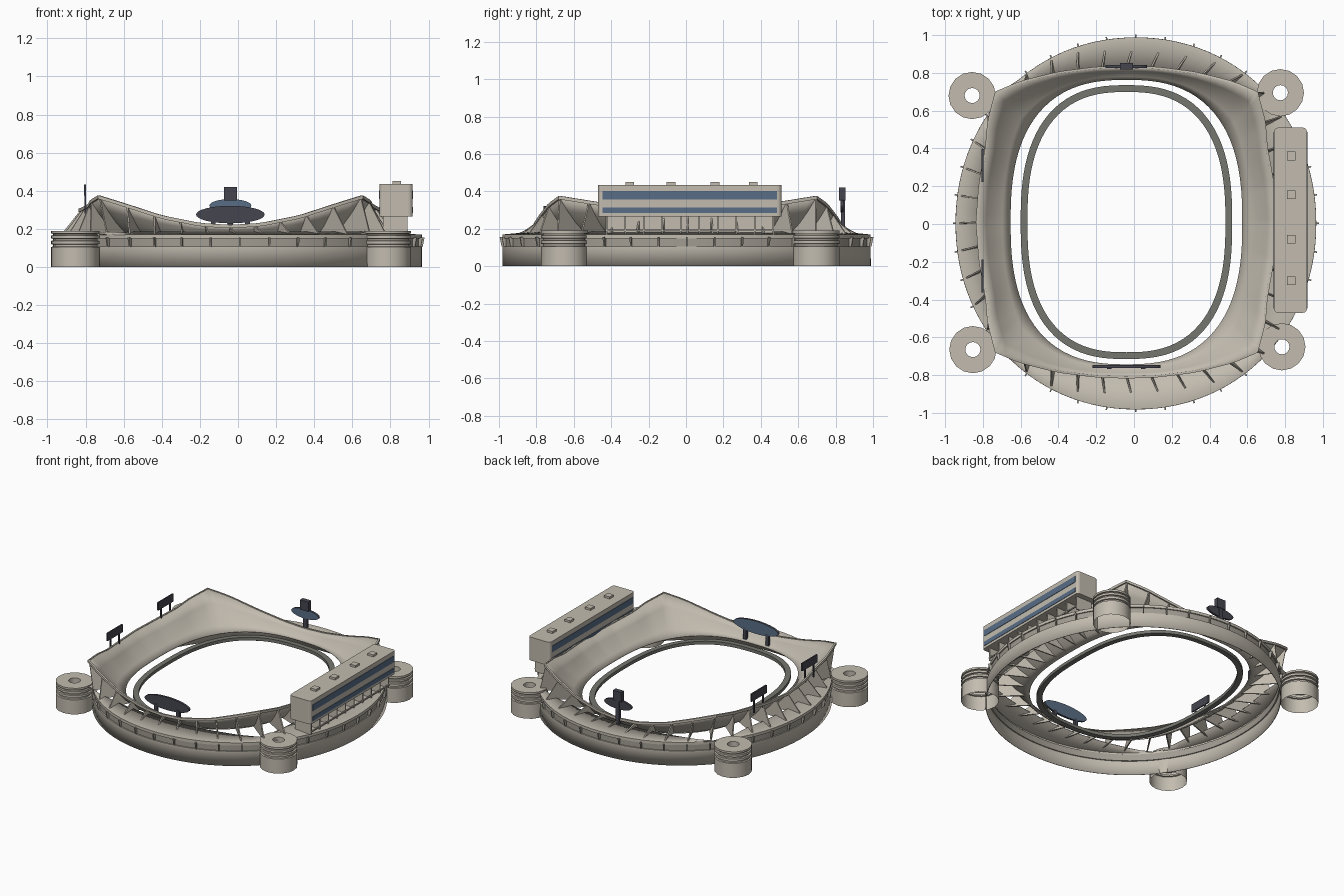
import bpy, bmesh, math
from mathutils import Vector, Matrix

cube = bpy.data.objects.get("Cube")
if cube:
    bpy.data.objects.remove(cube)


def material(name, rgb):
    m = bpy.data.materials.new(name)
    m.use_nodes = True
    m.diffuse_color = (*rgb, 1)
    m.node_tree.nodes["Principled BSDF"].inputs["Base Color"].default_value = (*rgb, 1)
    return m


STONE = material("light stone", (0.54, 0.50, 0.43))
BAND = material("shaded stone", (0.36, 0.335, 0.29))
GREY = material("field wall grey", (0.18, 0.18, 0.16))
DARK = material("dark metal", (0.06, 0.06, 0.08))
BLUE = material("blue glass", (0.10, 0.155, 0.24))


def finish(name, bm, mats, smooth=False, thick=0):
    bmesh.ops.recalc_face_normals(bm, faces=bm.faces)
    mesh = bpy.data.meshes.new(name)
    bm.to_mesh(mesh)
    bm.free()
    ob = bpy.data.objects.new(name, mesh)
    bpy.context.collection.objects.link(ob)
    for m in mats:
        mesh.materials.append(m)
    if thick:
        mod = ob.modifiers.new("thickness", "SOLIDIFY")
        mod.thickness, mod.offset = thick, 0
    if smooth:
        bpy.ops.object.select_all(action="DESELECT")
        ob.select_set(True)
        bpy.context.view_layer.objects.active = ob
        bpy.ops.object.shade_smooth_by_angle(angle=math.radians(32))
    return ob


def loft(name, rings, mats, strip_mat=(), close=False, smooth=True, thick=0):
    """Skin a list of equally long closed rings."""
    bm = bmesh.new()
    rows = [[bm.verts.new(p) for p in r] for r in rings]
    n = len(rows[0])
    for k in range(len(rows) if close else len(rows) - 1):
        a, b = rows[k], rows[(k + 1) % len(rows)]
        for i in range(n):
            f = bm.faces.new((a[i], a[(i + 1) % n], b[(i + 1) % n], b[i]))
            f.material_index = strip_mat[k] if strip_mat else 0
    return finish(name, bm, mats, smooth, thick)


def box(name, x, y, z, mat, bevel=0):
    bm = bmesh.new()
    size = Vector((x[1] - x[0], y[1] - y[0], z[1] - z[0]))
    mid = Vector((sum(x), sum(y), sum(z))) / 2
    bmesh.ops.create_cube(bm, size=1, matrix=Matrix.Translation(mid) @ Matrix.Diagonal((*size, 1)))
    if bevel:
        upright = [e for e in bm.edges if abs(e.verts[0].co.z - e.verts[1].co.z) > 0.01]
        bmesh.ops.bevel(bm, geom=upright, offset=bevel, segments=3, affect="EDGES", profile=0.5)
    return finish(name, bm, [mat])


# Plan curves, each a function of the angle round the bowl
CX, CY = -0.04, 0.01


def oval(ang, a, b, n, cx=CX, cy=CY):
    c, s = math.cos(ang), math.sin(ang)
    r = (abs(c / a) ** n + abs(s / b) ** n) ** (-1 / n)
    return Vector((cx + r * c, cy + r * s, 0))


RIM = [Vector(p) for p in ((0.79, 0, 0.30), (0.775, 0.2, 0.305), (0.74, 0.4, 0.325),
       (0.73, 0.53, 0.345), (0.69, 0.685, 0.37), (0.56, 0.74, 0.33), (0.36, 0.79, 0.265),
       (0.16, 0.815, 0.225), (0, 0.82, 0.215))]


def rim(ang):
    c, s = math.cos(ang), math.sin(ang)
    q = math.atan2(abs(s), abs(c))
    for p0, p1 in zip(RIM, RIM[1:]):
        a0, a1 = math.atan2(p0.y, p0.x), math.atan2(p1.y, p1.x)
        if q <= a1 + 1e-6:
            break
    p = p0.lerp(p1, (q - a0) / (a1 - a0))
    return Vector((CX + math.copysign(p.x, c), CY + math.copysign(p.y, s), p.z))


def inner(ang, z=0.15):
    return oval(ang, 0.615, 0.755, 2.55) + Vector((0, 0, z))


def outer(ang, z, grow=0):
    return oval(ang, 0.953 + grow, 0.983 + grow, 2.06, 0.01, 0.003) + Vector((0, 0, z))


corner = math.atan2(0.685, 0.69)
marks = [0, corner, math.pi - corner, math.pi + corner, 2 * math.pi - corner, 2 * math.pi]
ANG = [a + (b - a) * i / 28 for a, b in zip(marks, marks[1:]) for i in range(28)]


def flat(p, z):
    return Vector((p.x, p.y, z))


def bowl_point(a, t):
    p = inner(a).lerp(rim(a), t)
    p.z -= 0.12 * (rim(a).z - 0.15) * 4 * t * (1 - t)
    return p


# Seating bowl, rim lip, field wall
loft("seating_bowl", [[bowl_point(a, t / 4) for a in ANG] for t in range(5)], [STONE], thick=0.008)


def lip_point(a, out, dz):
    p = rim(a)
    d = (flat(p, 0) - Vector((CX, CY, 0))).normalized()
    return p + d * out + Vector((0, 0, dz))


loft("rim_lip", [[lip_point(a, o, z) for a in ANG] for o, z in
     ((-0.004, -0.012), (0.008, -0.012), (0.008, 0.006), (-0.004, 0.006))], [STONE], close=True)

loft("field_wall", [[oval(a, 0.56 - d, 0.725 - d, 2.55) + Vector((0, 0, z)) for a in ANG]
     for d, z in ((0, 0.125), (0, 0.148), (0.036, 0.148), (0.036, 0.125))], [GREY], close=True)

# Outer wall with shaded upper band, coping and concourse deck
loft("outer_wall", [[outer(a, 0) for a in ANG], [outer(a, 0.105) for a in ANG],
     [outer(a, 0.105, -0.008) for a in ANG], [outer(a, 0.15, -0.008) for a in ANG],
     [outer(a, 0.15) for a in ANG], [outer(a, 0.168) for a in ANG],
     [flat(rim(a), 0.183) for a in ANG]],
     [STONE, BAND], (0, 0, 1, 0, 0, 0), thick=0.004)

# Radial fins carrying the bowl, and brackets on the outer wall
fins, brackets = bmesh.new(), bmesh.new()


def plate(bm, pts, half):
    d = flat(pts[1] - pts[0], 0).normalized()
    side = Vector((-d.y, d.x, 0)) * half
    a = [bm.verts.new(p + side) for p in pts]
    b = [bm.verts.new(p - side) for p in pts]
    bm.faces.new(a)
    bm.faces.new(b[::-1])
    for i in range(len(pts)):
        j = (i + 1) % len(pts)
        bm.faces.new((a[j], a[i], b[i], b[j]))


for i in range(40):
    a = math.tau * i / 40
    top = rim(a)
    edge = outer(a, 0.172)
    out = flat(edge - top, 0)
    foot = flat(top, 0.174) + out.normalized() * min(0.095, out.length * 0.85)
    mid = bowl_point(a, 0.5)
    plate(fins, [bowl_point(a, 0.15) - Vector((0, 0, 0.004)), foot,
                 top - Vector((0, 0, 0.006)), mid - Vector((0, 0, 0.004))], 0.004)
    plate(brackets, [outer(a, 0.105, -0.01), outer(a, 0.105, 0.006),
                     outer(a, 0.155, 0.016), outer(a, 0.155, -0.01)], 0.004)
finish("bowl_fins", fins, [STONE])
finish("wall_brackets", brackets, [BAND])

# Corner ramp towers: hollow drums with stacked flanges and an open well
TOWER = [(0.125, 0), (0.125, 0.105), (0.115, 0.107), (0.115, 0.118), (0.125, 0.12), (0.125, 0.137),
         (0.115, 0.139), (0.115, 0.148), (0.125, 0.15), (0.125, 0.165), (0.115, 0.167),
         (0.115, 0.174), (0.125, 0.176), (0.125, 0.19), (0.04, 0.19), (0.04, 0.10)]
for name, x, y in (("front_right", -0.853, -0.665), ("front_left", 0.783, -0.65),
                   ("back_right", -0.857, 0.68), ("back_left", 0.775, 0.695)):
    loft(name + "_tower", [[(x + r * math.cos(math.tau * i / 16), y + r * math.sin(math.tau * i / 16), z)
         for i in range(16)] for r, z in TOWER], [STONE])

# Press box with window strips, roof units and support plates
box("press_box", (0.742, 0.915), (-0.47, 0.51), (0.265, 0.435), STONE, bevel=0.02)
for x in (0.742, 0.915):
    for z in ((0.283, 0.315), (0.357, 0.402)):
        box("window_strip", (x - 0.003, x + 0.003), (-0.447, 0.487), z, BLUE)
for y in (-0.3, -0.08, 0.155, 0.36):
    box("roof_unit", (0.81, 0.855), (y - 0.023, y + 0.023), (0.435, 0.45), STONE)
for i in range(10):
    y = -0.425 + i * 0.099
    box("press_box_support", (0.765, 0.89), (y - 0.004, y + 0.004), (0.17, 0.267), STONE)
box("press_box_back_wall", (0.762, 0.772), (-0.43, 0.47), (0.175, 0.267), STONE)
box("press_box_rail", (0.885, 0.893), (-0.43, 0.47), (0.187, 0.195), STONE)


# Upright oval boards: dark body with one blue face towards the field
def oval_board(name, y, z, rx, rz, face):
    bm = bmesh.new()
    m = Matrix.Translation((CX, y, z)) @ Matrix.Diagonal((rx, 1, rz, 1)) @ Matrix.Rotation(math.pi / 2, 4, "X")
    bmesh.ops.create_cone(bm, cap_ends=True, segments=32, radius1=1, radius2=1, depth=0.016, matrix=m)
    bmesh.ops.recalc_face_normals(bm, faces=bm.faces)
    for f in bm.faces:
        f.material_index = int(f.normal.y * face > 0.9)
    finish(name, bm, [DARK, BLUE])


oval_board("front_board", -0.755, 0.275, 0.18, 0.046, 1)
for x in (-0.13, 0.05):
    box("front_board_post", (x - 0.012, x + 0.012), (-0.767, -0.747), (0.165, 0.25), DARK)
oval_board("back_board", 0.835, 0.322, 0.11, 0.034, -1)
box("back_board_post", (-0.055, -0.025), (0.828, 0.85), (0.18, 0.36), DARK)
box("back_board_clock", (-0.073, -0.006), (0.818, 0.852), (0.35, 0.42), DARK)

# Side scoreboards on twin posts
for y in (-0.275, 0.31):
    box("side_scoreboard", (-0.808, -0.798), (y - 0.087, y + 0.087), (0.375, 0.432), DARK)
    for dy in (-0.05, 0.05):
        box("scoreboard_post", (-0.806, -0.798), (y + dy - 0.006, y + dy + 0.006), (0.28, 0.38), DARK)
